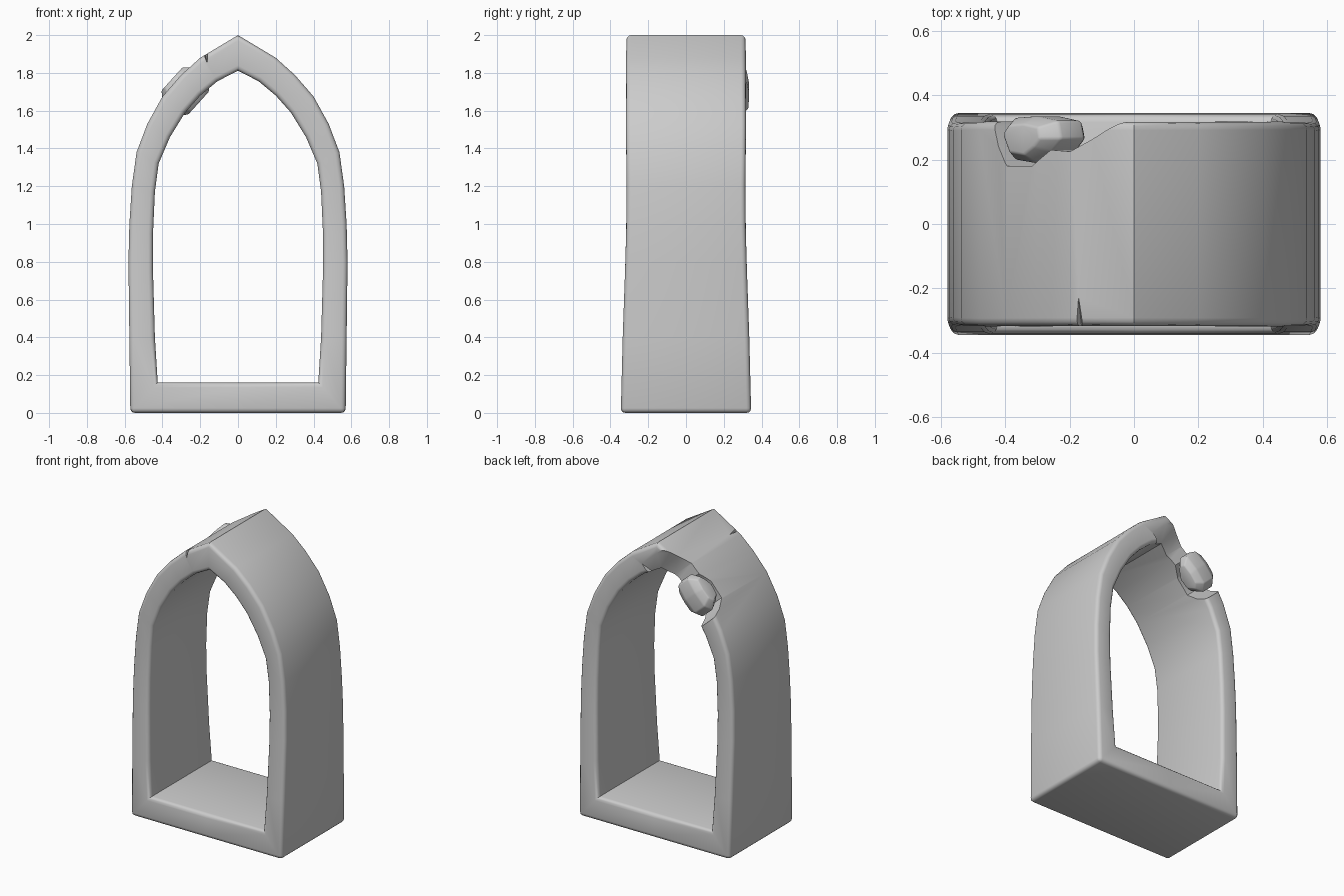
import bpy, bmesh, math
from mathutils import Vector

if "Cube" in bpy.data.objects:
    bpy.data.objects.remove(bpy.data.objects["Cube"])

OUTER = [(0, 2), (.2, 1.88), (.3, 1.79), (.4, 1.675), (.48, 1.53), (.537, 1.38),
         (.562, 1.2), (.575, 1.0), (.58, .8), (.575, .4), (.57, 0)]
INNER = [(0, 1.812), (.11, 1.755), (.2, 1.68), (.28, 1.59), (.36, 1.46), (.42, 1.32),
         (.44, 1.17), (.45, .95), (.45, .75), (.44, .4), (.425, .16)]


def half_depth(z):
    # flared foot, narrow waist, slightly wider head
    pts = [(0, .345), (.4, .335), (.8, .321), (1.1, .313), (1.5, .318), (2, .316)]
    for (a, p), (b, q) in zip(pts, pts[1:]):
        if z <= b:
            return p + (q - p) * (z - a) / (b - a)
    return pts[-1][1]


def make_object(name, bm, smooth=35):
    bmesh.ops.recalc_face_normals(bm, faces=bm.faces)
    me = bpy.data.meshes.new(name)
    bm.to_mesh(me)
    bm.free()
    ob = bpy.data.objects.new(name, me)
    bpy.context.collection.objects.link(ob)
    return ob


def smooth(ob, angle=35):
    bpy.ops.object.select_all(action='DESELECT')
    ob.select_set(True)
    bpy.context.view_layer.objects.active = ob
    bpy.ops.object.shade_smooth_by_angle(angle=math.radians(angle))


def hull(points):
    bm = bmesh.new()
    for p in points:
        bm.verts.new(p)
    bmesh.ops.convex_hull(bm, input=bm.verts)
    bmesh.ops.dissolve_limit(bm, angle_limit=.02, verts=bm.verts, edges=bm.edges)
    return bm


# Pointed arch frame: loop of four-sided sections
def loop(half):
    return half + [(0, half[-1][1])] + [(-x, z) for x, z in half[:0:-1]]


bm = bmesh.new()
rings = []
for o, i in zip(loop(OUTER), loop(INNER)):
    rings.append([bm.verts.new((p[0], s * half_depth(p[1]), p[1]))
                  for p, s in ((o, -1), (o, 1), (i, 1), (i, -1))])
n = len(rings)
for k in range(n):
    a, b = rings[k], rings[(k + 1) % n]
    for j in range(4):
        bm.faces.new((a[j], a[(j + 1) % 4], b[(j + 1) % 4], b[j]))
bmesh.ops.recalc_face_normals(bm, faces=bm.faces)
rims = [bm.edges.get((rings[k][j], rings[(k + 1) % n][j])) for k in range(n) for j in range(4)]
corners = [bm.edges.get((r[0], r[1])) for r in rings if abs(r[0].co.x) > .5 and r[0].co.z < .01]
bmesh.ops.bevel(bm, geom=rims + corners, offset=.025, segments=3, profile=.5, affect='EDGES')
frame = make_object("arch_frame", bm)

# Local axes for the damage on the back left shoulder
ORIGIN, T, N = Vector((-.285, 0, 1.69)), Vector((.67, 0, .742)), Vector((-.742, 0, .67))


def place(t, y, nn):
    return ORIGIN + T * t + N * nn + Vector((0, y, 0))


# Chipped notch cutter
notch = [(-.18, .42), (-.16, .31), (-.13, .24), (-.08, .18), (.04, .18), (.12, .23),
         (.2, .225), (.28, .265), (.38, .322), (.4, .42)]
bm = bmesh.new()
low, high = [[bm.verts.new(place(t, y, d)) for t, y in notch] for d in (-.2, .22)]
bm.faces.new(low)
bm.faces.new(high[::-1])
for k in range(len(notch)):
    m = (k + 1) % len(notch)
    bm.faces.new((low[k], low[m], high[m], high[k]))
notch_cutter = make_object("notch_cutter", bm)

# Crack cutter on the front edge
crack_cutter = make_object("crack_cutter", hull([
    (-.215, -.4, 1.97), (-.14, -.4, 1.98), (-.155, -.4, 1.81), (-.18, -.15, 1.935)]))

for cutter in (notch_cutter, crack_cutter):
    mod = frame.modifiers.new("cut", 'BOOLEAN')
    mod.operation, mod.object, mod.solver = 'DIFFERENCE', cutter, 'EXACT'
    bpy.context.view_layer.objects.active = frame
    bpy.ops.object.modifier_apply(modifier=mod.name)
    bpy.data.objects.remove(cutter)
smooth(frame)

# Loose stone chunk sitting in the notch
outline = [(-.115, .285), (-.07, .2), (.03, .188), (.1, .225), (.145, .265),
           (.13, .32), (.03, .335), (-.07, .33)]
points = []
for d, s in ((-.09, .65), (-.045, 1), (.05, 1), (.1, .65)):
    points += [place(.01 + (t - .01) * s, .265 + (y - .265) * s, d) for t, y in outline]
bm = hull(points)
bmesh.ops.bevel(bm, geom=bm.edges[:], offset=.007, segments=2, profile=.5, affect='EDGES')
smooth(make_object("stone_chunk", bm))
